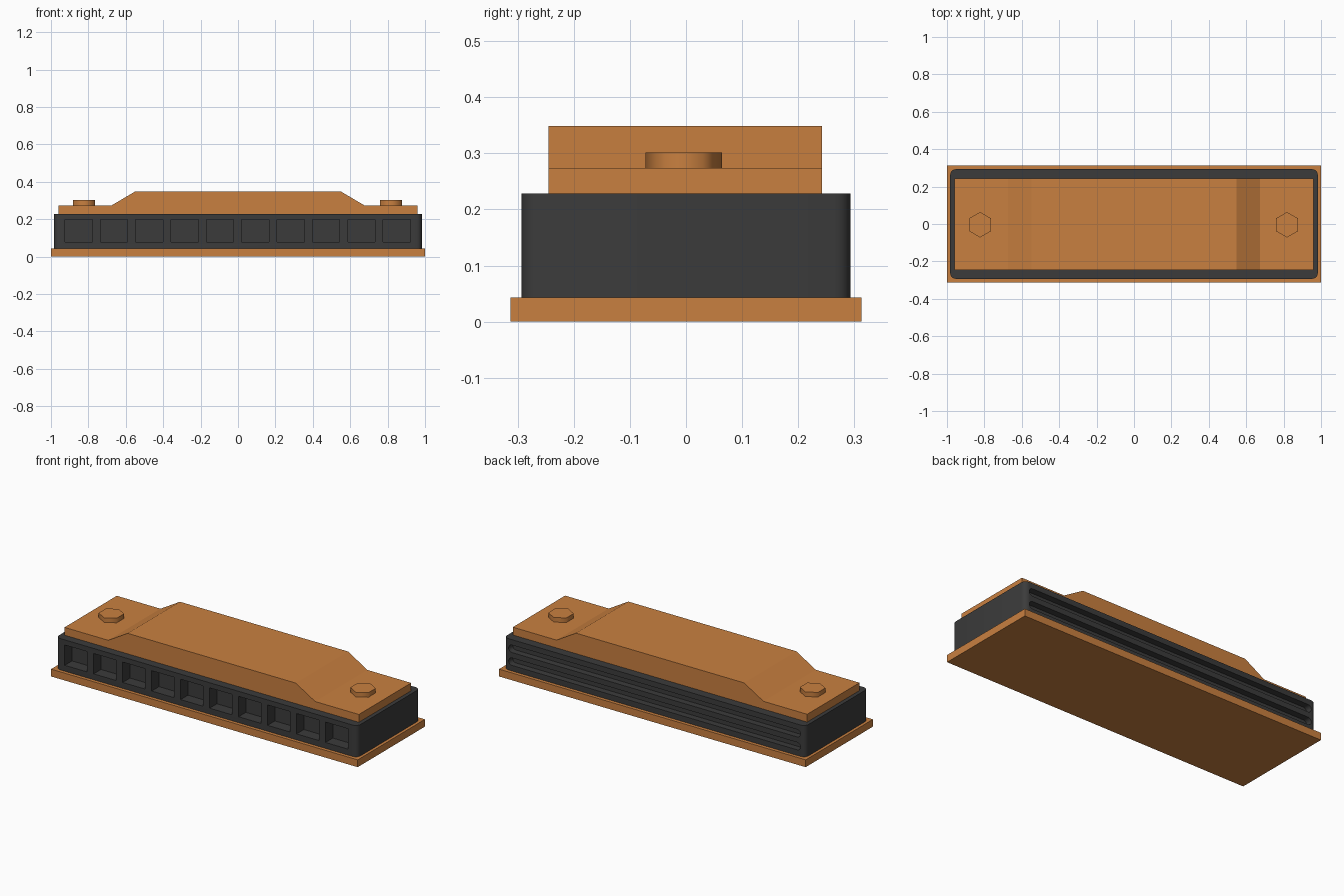
import bpy, bmesh, math
from mathutils import Matrix, Vector

if "Cube" in bpy.data.objects:
    bpy.data.objects.remove(bpy.data.objects["Cube"])


def material(name, rgb):
    m = bpy.data.materials.new(name)
    m.diffuse_color = (*rgb, 1)
    m.use_nodes = True
    m.node_tree.nodes["Principled BSDF"].inputs["Base Color"].default_value = m.diffuse_color
    return m


COPPER = material("copper orange", (0.584, 0.216, 0.051))
BLACK = material("charcoal black", (0.044, 0.044, 0.044))


def make_object(name, bm, mat):
    bmesh.ops.recalc_face_normals(bm, faces=bm.faces)
    mesh = bpy.data.meshes.new(name)
    bm.to_mesh(mesh)
    bm.free()
    mesh.materials.append(mat)
    ob = bpy.data.objects.new(name, mesh)
    bpy.context.collection.objects.link(ob)
    return ob


def add_box(bm, lo, hi):
    lo, hi = Vector(lo), Vector(hi)
    mat = Matrix.Translation((lo + hi) / 2) @ Matrix.Diagonal((*(hi - lo), 1))
    return bmesh.ops.create_cube(bm, size=1, matrix=mat)["verts"]


def extrude_profile(bm, points, direction):
    face = bm.faces.new([bm.verts.new(p) for p in points])
    ext = bmesh.ops.extrude_face_region(bm, geom=[face])["geom"]
    verts = [g for g in ext if isinstance(g, bmesh.types.BMVert)]
    bmesh.ops.translate(bm, verts=verts, vec=direction)


def smooth(ob, angle):
    bpy.ops.object.select_all(action="DESELECT")
    ob.select_set(True)
    bpy.context.view_layer.objects.active = ob
    bpy.ops.object.shade_smooth_by_angle(angle=math.radians(angle))


# Base plate
bm = bmesh.new()
add_box(bm, (-1, -0.313, 0), (1, 0.313, 0.043))
make_object("base_plate", bm, COPPER)

# Comb body with rounded upright corners
bm = bmesh.new()
add_box(bm, (-0.983, -0.293, 0.043), (0.983, 0.293, 0.228))
upright = [e for e in bm.edges
           if abs(e.verts[0].co.z - e.verts[1].co.z) > 0.1]
bmesh.ops.bevel(bm, geom=upright, offset=0.03, segments=4, profile=0.5,
                affect="EDGES")
body = make_object("comb_body", bm, BLACK)

# Cutters: ten square blow holes in front, two long slots behind
bm = bmesh.new()
for i in range(10):
    x = -0.852 + i * 0.189
    add_box(bm, (x - 0.073, -0.4, 0.078), (x + 0.073, -0.225, 0.198))
for z in (0.098, 0.174):
    r, half, n = 0.022, 0.93, 8
    ring = []
    for side in (1, -1):
        for k in range(n + 1):
            a = -math.pi / 2 + math.pi * k / n
            ring.append((side * (half + r * math.cos(a)), 0.255,
                         z + side * r * math.sin(a)))
    extrude_profile(bm, ring, (0, 0.15, 0))
cutter = make_object("hole_cutter", bm, BLACK)
cutter.hide_render = True

mod = body.modifiers.new("holes", "BOOLEAN")
mod.operation, mod.solver, mod.object = "DIFFERENCE", "EXACT", cutter
bpy.context.view_layer.objects.active = body
bpy.ops.object.modifier_apply(modifier=mod.name)
bpy.data.objects.remove(cutter)
smooth(body, 35)

# Raised cover plate
bm = bmesh.new()
half = [(0.96, 0.228), (0.96, 0.274), (0.675, 0.274), (0.548, 0.349)]
outline = half + [(-x, z) for x, z in reversed(half)]
extrude_profile(bm, [(x, -0.245, z) for x, z in outline], (0, 0.487, 0))
make_object("cover_plate", bm, COPPER)

# Hexagonal bolt heads
for name, x in (("left_bolt", -0.823), ("right_bolt", 0.818)):
    bm = bmesh.new()
    bmesh.ops.create_cone(
        bm, cap_ends=True, segments=6, radius1=0.068, radius2=0.068,
        depth=0.032,
        matrix=Matrix.Translation((x, -0.004, 0.285))
        @ Matrix.Rotation(0, 4, "Z"))
    # Points of the hexagon face front and back
    if max(v.co.y for v in bm.verts) < 0.06:
        bmesh.ops.rotate(bm, verts=bm.verts, cent=(x, -0.004, 0.285),
                         matrix=Matrix.Rotation(math.radians(30), 3, "Z"))
    smooth(make_object(name, bm, COPPER), 65)
